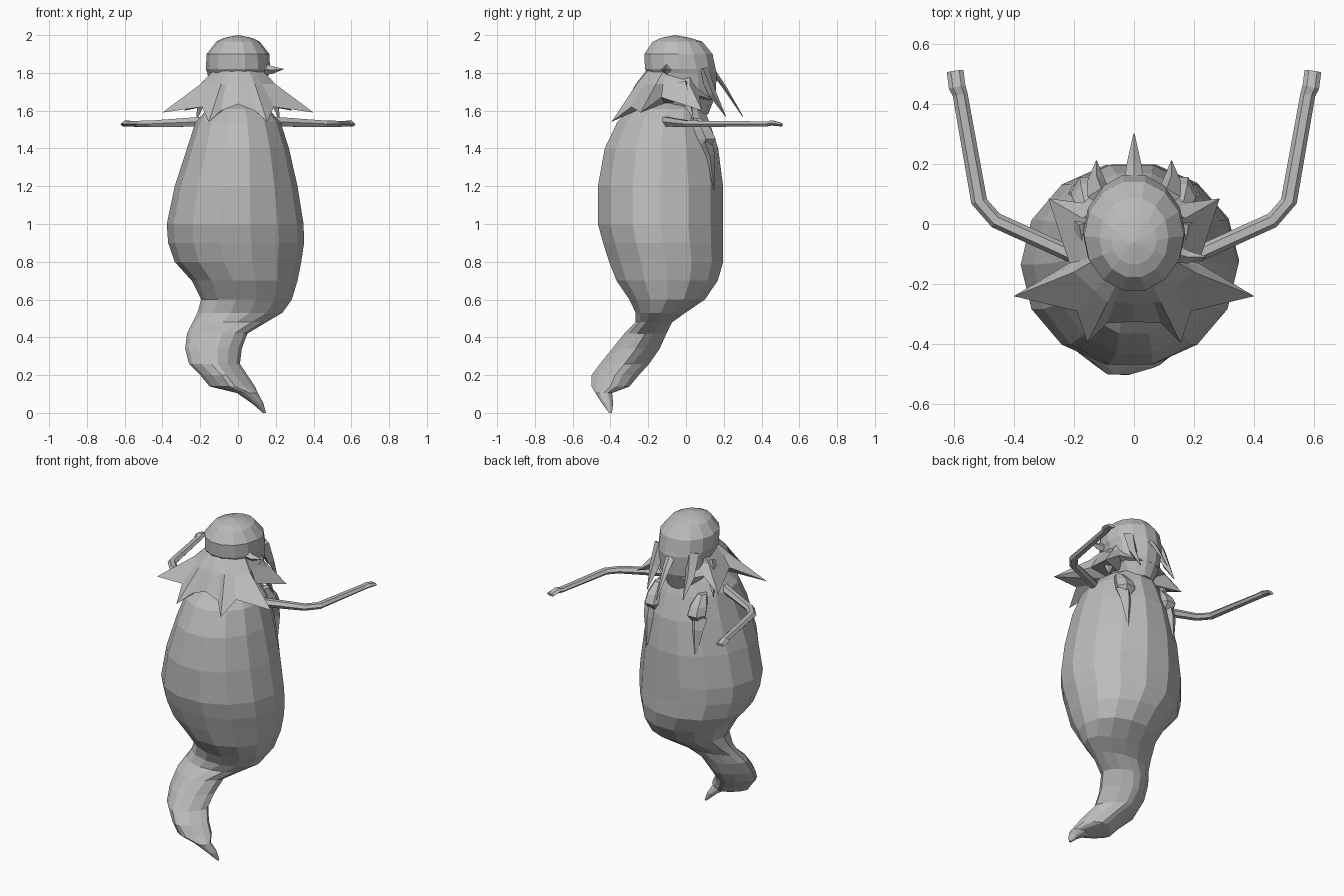
import bpy, bmesh
from math import sin, cos, pi, copysign
from mathutils import Vector

cube = bpy.data.objects.get("Cube")
if cube:
    bpy.data.objects.remove(cube)

gray = bpy.data.materials.new("plain gray")
gray.use_nodes = True
gray.diffuse_color = (0.5, 0.5, 0.5, 1)
gray.node_tree.nodes["Principled BSDF"].inputs["Base Color"].default_value = (0.5, 0.5, 0.5, 1)


def loft(name, rings):
    """Skin a list of equal-length point rings, with a fan at each end."""
    bm = bmesh.new()
    loops = [[bm.verts.new(p) for p in ring] for ring in rings]
    n = len(loops[0])
    for a, b in zip(loops, loops[1:]):
        for i in range(n):
            j = (i + 1) % n
            bm.faces.new((a[i], a[j], b[j], b[i]))
    for loop in (loops[0], loops[-1]):
        middle = bm.verts.new(sum((v.co for v in loop), Vector()) / n)
        for i in range(n):
            bm.faces.new((loop[i], loop[(i + 1) % n], middle))
    bmesh.ops.remove_doubles(bm, verts=bm.verts, dist=0.0005)
    bmesh.ops.recalc_face_normals(bm, faces=bm.faces)
    mesh = bpy.data.meshes.new(name)
    bm.to_mesh(mesh)
    bm.free()
    mesh.materials.append(gray)
    obj = bpy.data.objects.new(name, mesh)
    bpy.context.collection.objects.link(obj)
    return obj


def oval(z, cx, cy, rx, ry, pinch=1, sides=14):
    """Horizontal ring; a pinch above one pulls it toward a diamond."""
    ring = []
    for i in range(sides):
        a = 2 * pi * (i + 0.5) / sides
        s, c = sin(a), cos(a)
        ring.append((cx + rx * copysign(abs(s) ** pinch, s),
                     cy - ry * copysign(abs(c) ** pinch, c), z))
    return ring


def tube(name, path, sides=6):
    """Sweep a flat-sided section along (point, width, height) stations."""
    pts = [Vector(p) for p, w, h in path]
    rings = []
    for i, (p, w, h) in enumerate(path):
        along = (pts[min(i + 1, len(pts) - 1)] - pts[max(i - 1, 0)]).normalized()
        ref = Vector((0, 0, 1)) if abs(along.z) < 0.9 else Vector((0, 1, 0))
        side = along.cross(ref).normalized()
        up = side.cross(along)
        rings.append([pts[i] + side * w * cos(2 * pi * k / sides) + up * h * sin(2 * pi * k / sides)
                      for k in range(sides)])
    return loft(name, rings)


def spike(name, base, middle, tip, width, depth):
    return tube(name, [(base, width, depth), (middle, width * 0.7, depth * 0.7),
                       (tip, 0.002, 0.002)], 4)


# Bulbous body running down into the curled tail
body = [(1.66, 0, -.10, .06, .08), (1.61, 0, -.10, .16, .20), (1.54, 0, -.12, .225, .25),
        (1.40, 0, -.13, .27, .308), (1.20, -.01, -.135, .325, .34),
        (1.00, -.015, -.135, .362, .34), (.90, -.01, -.122, .36, .325),
        (.80, .0, -.105, .335, .31), (.70, .035, -.10, .28, .275),
        (.60, .045, -.10, .24, .205), (.53, .01, -.135, .225, .135),
        (.48, -.045, -.17, .195, .10, 1.1), (.42, -.11, -.215, .16, .115, 1.2),
        (.34, -.13, -.265, .15, .13, 1.3), (.26, -.125, -.325, .135, .135, 1.4),
        (.20, -.075, -.375, .125, .13, 1.5), (.14, -.03, -.40, .12, .105, 1.4),
        (.105, .05, -.435, .055, .045), (.05, .105, -.415, .03, .03),
        (0, .14, -.40, .008, .008)]
loft("body_and_tail", [oval(*ring) for ring in body])

# Head with a domed cap
head = [(1.58, 0, .01, .09, .11), (1.68, 0, -.005, .145, .165), (1.80, 0, -.02, .162, .188),
        (1.82, 0, -.03, .17, .192), (1.90, 0, -.04, .166, .185),
        (1.965, 0, -.045, .115, .135), (1.985, 0, -.055, .075, .08), (2.0, 0, -.06, .002, .002)]
loft("head_and_cap", [oval(*ring) for ring in head])

# Pointed collar: half its outline, front to back, then mirrored
half = [(0, -.325, 1.635), (.09, -.33, 1.60), (.155, -.395, 1.54), (.19, -.29, 1.62),
        (.40, -.24, 1.59), (.215, -.13, 1.67), (.285, .085, 1.60), (.17, .07, 1.68),
        (.09, .13, 1.66), (0, .15, 1.66)]
hem = half + [(-x, y, z) for x, y, z in half[-2:0:-1]]


def shoulder_ring(z, cy, rx, ry, pull):
    ring = []
    for x, y, _ in hem:
        d = Vector((x, y - cy)).normalized()
        reach = 1 + pull * Vector((x, y - cy)).length
        ring.append((d.x * rx * reach, cy + d.y * ry * reach, z))
    return ring


loft("pointed_collar", [shoulder_ring(1.82, -.04, .135, .165, 0),
                        shoulder_ring(1.74, -.08, .15, .15, 1), hem,
                        shoulder_ring(1.64, -.09, .10, .12, 0)])

# Hair locks hanging at the back of the head
spike("back_lock", (0, .12, 1.84), (0, .20, 1.73), (0, .30, 1.57), .035, .015)
for s, side in ((1, "left"), (-1, "right")):
    spike(side + "_rear_lock", (s * .11, .09, 1.82), (s * .125, .14, 1.69),
          (s * .125, .21, 1.57), .045, .03)
    spike(side + "_neck_lock", (s * .15, -.02, 1.74), (s * .19, .0, 1.66),
          (s * .22, .04, 1.55), .05, .04)

    # Bent arm with a flat hand
    tube(side + "_arm", [((s * .13, -.14, 1.545), .03, .03), ((s * .23, -.092, 1.54), .026, .028),
                         ((s * .46, .012, 1.53), .026, .02), ((s * .515, .075, 1.53), .027, .019),
                         ((s * .578, .43, 1.53), .025, .015), ((s * .588, .455, 1.535), .028, .016),
                         ((s * .595, .508, 1.525), .028, .01)])

    # Knotted lump on the shoulder blade with a point hanging from it
    knot = [(1.56, .05, .03), (1.50, .085, .055), (1.45, .105, .06), (1.40, .09, .035)]
    loft(side + "_back_knot", [oval(z, s * .15, y, r, r, 1, 6) for z, y, r in knot])
    spike(side + "_hanging_point", (s * .16, .10, 1.43), (s * .165, .125, 1.36),
          (s * .17, .15, 1.18), .06, .04)

# Single small ear point on the left
spike("left_ear_point", (.14, -.10, 1.82), (.18, -.11, 1.815), (.24, -.11, 1.82), .03, .03)
